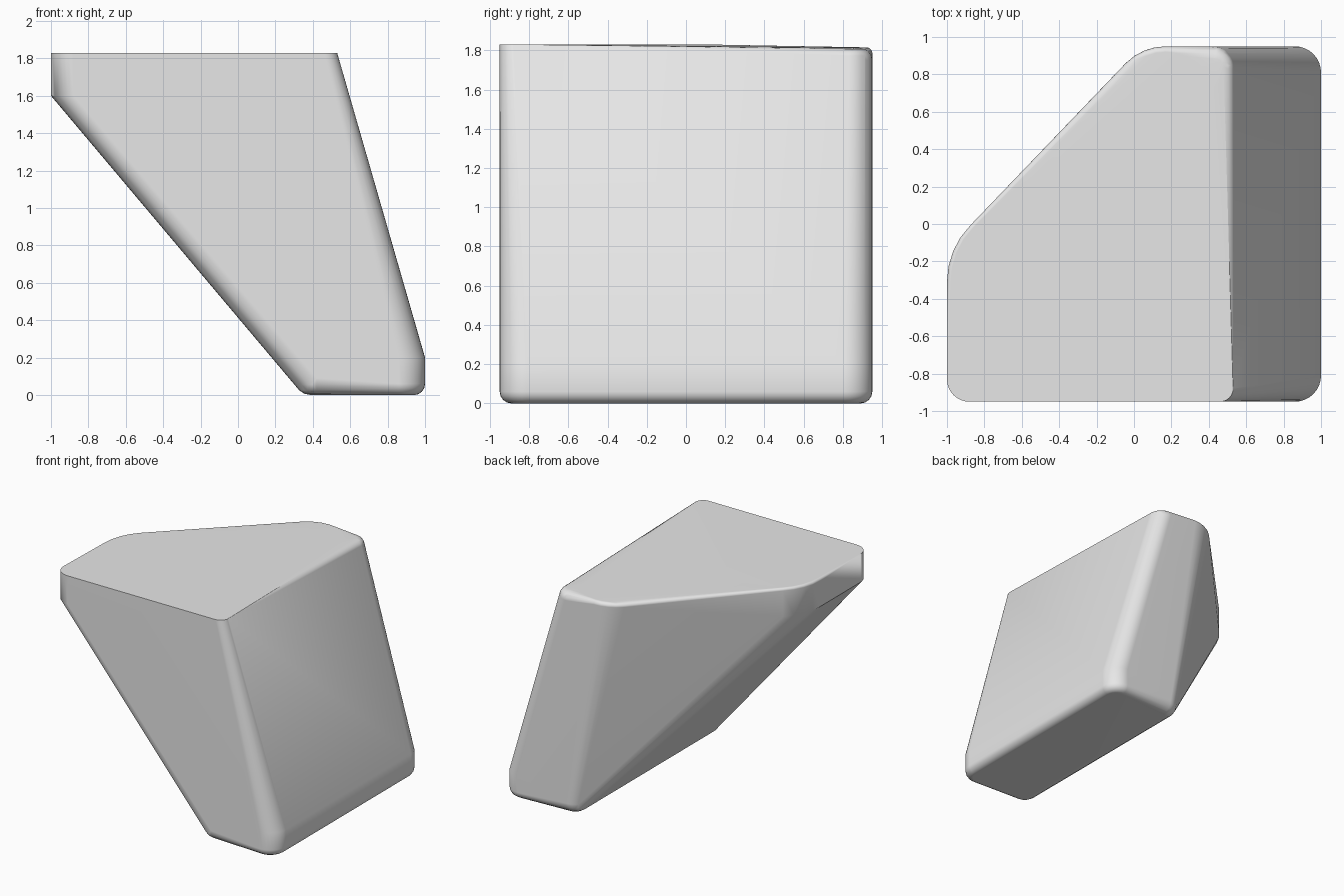
import bpy
import bmesh
from math import sin, cos, pi

default = bpy.data.objects.get("Cube")
if default:
    bpy.data.objects.remove(default)

SEGMENTS = 32

bm = bmesh.new()


def corner(x, y, z, radius, edge=0.0, side=1):
    """Disc-shaped corner whose rim is rounded by edge; side is +1 for up, -1 for down."""
    steps = 5 if edge else 1
    for i in range(steps):
        a = i / max(steps - 1, 1) * pi / 2
        r = radius - edge * (1 - cos(a))
        h = z - side * edge * (1 - sin(a))
        for k in range(SEGMENTS):
            t = 2 * pi * k / SEGMENTS
            bm.verts.new((x + r * cos(t), y + r * sin(t), h))


# Crisp top corners along the front
corner(-0.88, -0.83, 1.83, 0.12)
corner(0.46, -0.88, 1.83, 0.07)
# Softer top corners along the back and the diagonal side
corner(-0.57, -0.31, 1.83, 0.43, 0.02)
corner(0.17, 0.65, 1.815, 0.30, 0.03)
corner(0.42, 0.83, 1.81, 0.12, 0.06)
# Lower rim of the narrow upright side
corner(-0.88, -0.83, 1.60, 0.12)
corner(-0.57, -0.31, 1.60, 0.43)
# Upright strip and rounded foot, mirrored front to back
for s in (-1, 1):
    corner(0.86, s * 0.81, 0.20, 0.14)
    corner(0.86, s * 0.81, 0.0, 0.14, 0.06, -1)
    corner(0.42, s * 0.83, 0.0, 0.12, 0.09, -1)

# Stretch one skin over all corners
hull = bmesh.ops.convex_hull(bm, input=bm.verts)
loose = {g for g in hull["geom_interior"] + hull["geom_unused"]
         if isinstance(g, bmesh.types.BMVert)}
bmesh.ops.delete(bm, geom=list(loose), context="VERTS")
bmesh.ops.dissolve_limit(bm, angle_limit=0.01, verts=bm.verts, edges=bm.edges)
bmesh.ops.recalc_face_normals(bm, faces=bm.faces)

mesh = bpy.data.meshes.new("slanted_block")
bm.to_mesh(mesh)
bm.free()
block = bpy.data.objects.new("slanted_block", mesh)
bpy.context.collection.objects.link(block)

# Plain grey finish
grey = bpy.data.materials.new("light_grey")
grey.use_nodes = True
colour = (0.8, 0.8, 0.8, 1)
grey.diffuse_color = colour
grey.node_tree.nodes["Principled BSDF"].inputs["Base Color"].default_value = colour
mesh.materials.append(grey)

# Smooth rounded sides with crisp top edges
bpy.ops.object.select_all(action="DESELECT")
block.select_set(True)
bpy.context.view_layer.objects.active = block
bpy.ops.object.shade_smooth_by_angle(angle=0.6)
weighted = block.modifiers.new("even_shading", "WEIGHTED_NORMAL")
weighted.keep_sharp = True
